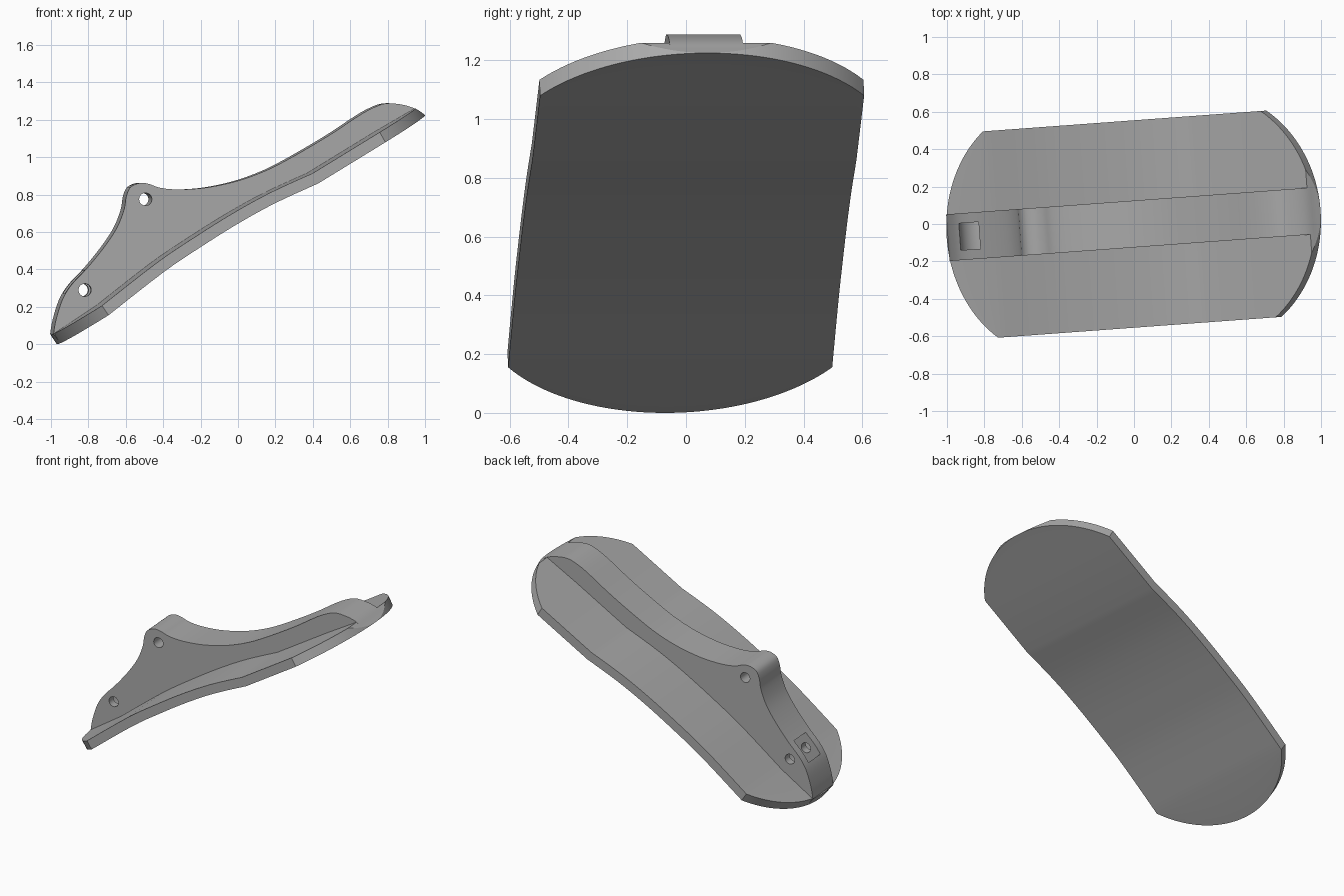
import bpy, bmesh, math
from mathutils import Vector

if "Cube" in bpy.data.objects:
    bpy.data.objects.remove(bpy.data.objects["Cube"], do_unlink=True)

HALF_WIDTH, THICK, RIB_HALF = 0.553, 0.062, 0.125
COLUMNS = 48
TURN = math.radians(4.2)

grey = bpy.data.materials.new("plain_grey")
grey.use_nodes = True
grey.diffuse_color = (0.4, 0.4, 0.4, 1)
grey.node_tree.nodes["Principled BSDF"].inputs["Base Color"].default_value = grey.diffuse_color


def make_object(name, bm):
    bmesh.ops.recalc_face_normals(bm, faces=bm.faces)
    mesh = bpy.data.meshes.new(name)
    bm.to_mesh(mesh)
    bm.free()
    mesh.materials.append(grey)
    obj = bpy.data.objects.new(name, mesh)
    bpy.context.collection.objects.link(obj)
    return obj


def smooth_path(points, steps=4):
    """Catmull-Rom curve through the points."""
    pts = [points[0]] + points + [points[-1]]
    out = []
    for a, b, c, d in zip(pts, pts[1:], pts[2:], pts[3:]):
        for i in range(steps):
            t = i / steps
            out.append(b + 0.5 * t * ((c - a) + t * ((2 * a - 5 * b + 4 * c - d)
                       + t * (3 * (b - c) + d - a))))
    return out + [points[-1]]


def extrude_profile(name, points, half):
    bm = bmesh.new()
    face = bm.faces.new([bm.verts.new((p.x, -half, p.y)) for p in points])
    grown = bmesh.ops.extrude_face_region(bm, geom=[face])["geom"]
    bmesh.ops.translate(bm, vec=(0, 2 * half, 0),
                        verts=[g for g in grown if isinstance(g, bmesh.types.BMVert)])
    return make_object(name, bm)


def boolean(target, tool, operation):
    mod = target.modifiers.new(operation, "BOOLEAN")
    mod.operation, mod.solver, mod.object = operation, "EXACT", tool
    bpy.ops.object.select_all(action="DESELECT")
    bpy.context.view_layer.objects.active = target
    target.select_set(True)
    bpy.ops.object.modifier_apply(modifier=mod.name)
    bpy.data.objects.remove(tool, do_unlink=True)


# Underside of the plate: straight ends with a gentle curve between
low_tip, high_tip = Vector((-0.97, 0)), Vector((1.0, 1.225))
curve = [Vector(p) for p in [(-.735, .155), (-.44, .385), (-.24, .52), (-.04, .645),
                             (.16, .755), (.39, .86)]]
spine = smooth_path(curve) + [Vector((.75, 1.08))]


def normal_at(points, i):
    d = points[min(i + 1, len(points) - 1)] - points[max(i - 1, 0)]
    return Vector((-d.y, d.x)).normalized()


normals = [normal_at(spine, i) for i in range(len(spine))]
normals[0] = normal_at([low_tip, spine[0]], 0)
normals[-1] = normal_at([spine[-1], high_tip], 0)

# Plate: columns across the width, with both ends rounded to arcs
SAG = 0.29
RADIUS = (HALF_WIDTH ** 2 + SAG ** 2) / (2 * SAG)
bm = bmesh.new()
grid = []
for c in range(COLUMNS + 1):
    v = HALF_WIDTH * (2 * c / COLUMNS - 1)
    reach = (math.sqrt(RADIUS ** 2 - v * v) - (RADIUS - SAG)) / SAG
    path = [spine[0].lerp(low_tip, reach)] + spine + [spine[-1].lerp(high_tip, reach)]
    norms = [normals[0]] + normals + [normals[-1]]
    tops = [p + n * THICK for p, n in zip(path, norms)]
    grid.append([bm.verts.new((p.x, v, p.y)) for p in path + tops[::-1]])
for a, b in zip(grid, grid[1:]):
    for i in range(len(a)):
        j = (i + 1) % len(a)
        bm.faces.new((a[i], a[j], b[j], b[i]))
count = len(grid[0])
for col in (grid[0], grid[-1]):
    for i in range(count // 2 - 1):
        bm.faces.new((col[i], col[i + 1], col[count - 2 - i], col[count - 1 - i]))
bmesh.ops.remove_doubles(bm, verts=bm.verts, dist=0.0005)
# Sloping cut across the upper tip
bmesh.ops.bisect_plane(bm, geom=bm.verts[:] + bm.edges[:] + bm.faces[:],
                       plane_co=(0.925, 0, 1.266), plane_no=(0.48, 0, 0.88), clear_outer=True)
bmesh.ops.holes_fill(bm, edges=[e for e in bm.edges if e.is_boundary])
body = make_object("curved_plate_with_rib", bm)

# Central rib: side profile with a hump, closed inside the plate
crest = [Vector(p) for p in [
    (-.998, .055), (-.985, .13), (-.95, .24), (-.9, .32), (-.82, .405), (-.73, .515),
    (-.66, .62), (-.62, .72), (-.608, .79), (-.585, .84), (-.535, .862), (-.485, .857),
    (-.44, .84), (-.38, .83), (-.3, .828), (-.2, .835), (-.1, .852), (0, .877),
    (.1, .912), (.2, .957), (.35, 1.04), (.5, 1.13), (.62, 1.21), (.7, 1.257),
    (.78, 1.287), (.86, 1.283), (.925, 1.266), (.975, 1.238)]]
core = [p + n * THICK / 2 for p, n in zip(spine, normals)]
base = [Vector((-.975, .025))] + core + [Vector((.965, 1.225))]
rib = extrude_profile("rib", smooth_path(crest) + base[::-1], RIB_HALF)
boolean(body, rib, "UNION")


def circle(x, z, radius, sides=32):
    return [Vector((x + radius * math.cos(math.tau * i / sides),
                    z + radius * math.sin(math.tau * i / sides))) for i in range(sides)]


# Two cross holes, and a round-bottomed pocket around the lower one
for x, z, radius, half in [(-.505, .775, .034, .3), (-.83, .29, .034, .3),
                           (-.83, .29, .106, .072)]:
    boolean(body, extrude_profile("cutter", circle(x, z, radius), half), "DIFFERENCE")

body.rotation_euler.z = TURN
bpy.ops.object.shade_smooth_by_angle(angle=math.radians(25))
